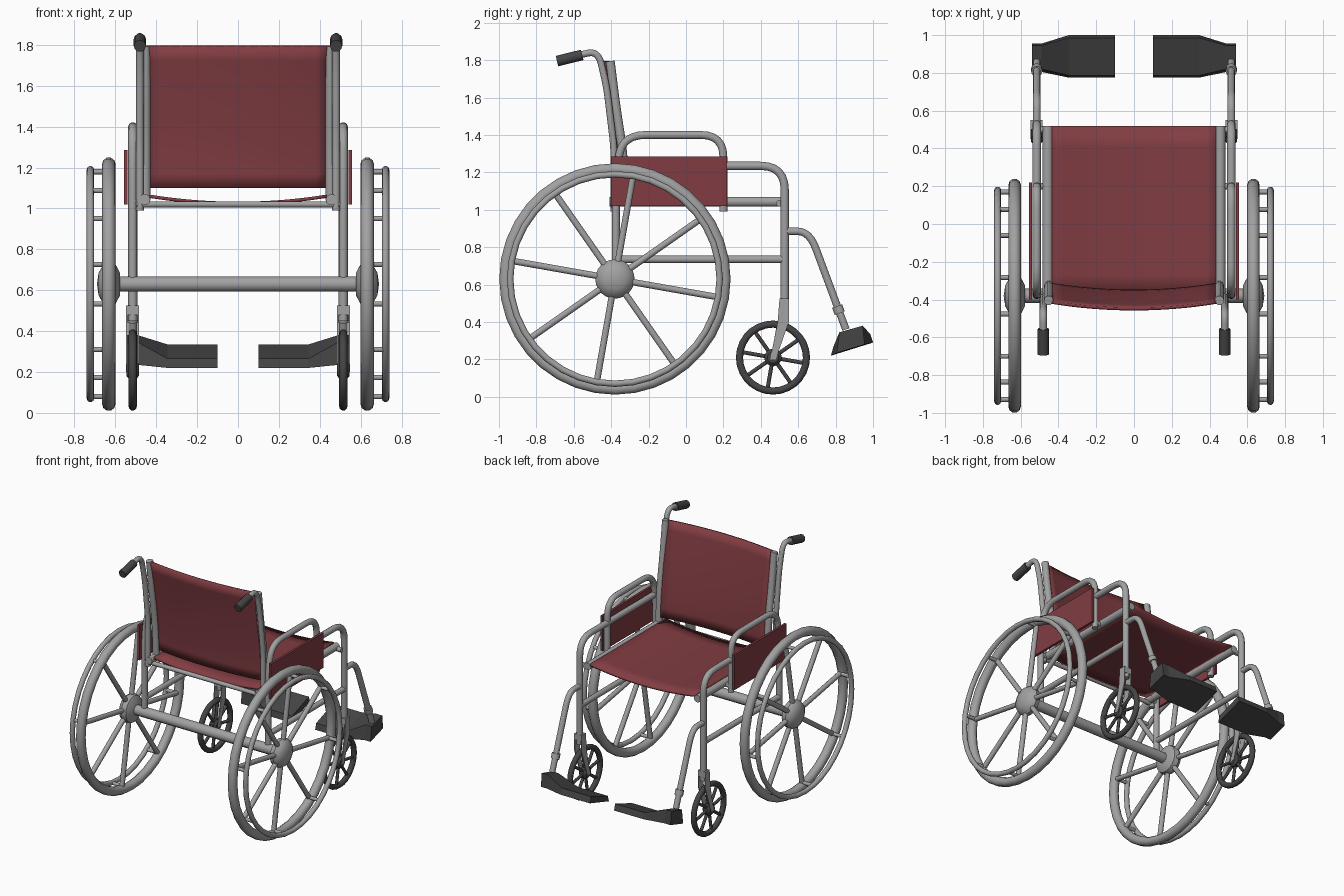
import bpy, bmesh
from math import sin, cos, pi, radians
from mathutils import Vector

cube = bpy.data.objects.get("Cube")
if cube:
    bpy.data.objects.remove(cube)


def material(name, color):
    m = bpy.data.materials.new(name)
    m.use_nodes = True
    m.diffuse_color = (*color, 1)
    m.node_tree.nodes["Principled BSDF"].inputs["Base Color"].default_value = (*color, 1)
    return m


METAL = material("grey metal", (0.36, 0.36, 0.36))
FABRIC = material("dark red fabric", (0.22, 0.046, 0.055))
RUBBER = material("dark grey plastic", (0.06, 0.06, 0.06))


def add(name, mesh, mat, mirror=True, smooth=True):
    """Link a mesh, mirrored to the other side where asked."""
    mesh.name = name
    mesh.materials.clear()
    mesh.materials.append(mat)
    ob = bpy.data.objects.new(name, mesh)
    bpy.context.collection.objects.link(ob)
    if mirror:
        mod = ob.modifiers.new("mirror", 'MIRROR')
        mod.use_mirror_merge = False
    if smooth:
        bpy.ops.object.select_all(action='DESELECT')
        ob.select_set(True)
        bpy.context.view_layer.objects.active = ob
        bpy.ops.object.shade_smooth_by_angle(angle=radians(40))
    return ob


def from_bmesh(name, bm, mat, **kw):
    bmesh.ops.recalc_face_normals(bm, faces=bm.faces)
    mesh = bpy.data.meshes.new(name)
    bm.to_mesh(mesh)
    bm.free()
    return add(name, mesh, mat, **kw)


def rounded(points, r):
    """Replace the inner corners of a path by smooth bends."""
    pts = [Vector(p) for p in points]
    out = [pts[0]]
    for a, b, c in zip(pts, pts[1:], pts[2:]):
        p = b + (a - b).normalized() * min(r, (a - b).length * 0.49)
        q = b + (c - b).normalized() * min(r, (c - b).length * 0.49)
        for i in range(7):
            t = i / 6
            out.append(p * (1 - t) ** 2 + b * 2 * t * (1 - t) + q * t * t)
    return out + [pts[-1]]


def tubes(name, paths, radius, mat=METAL, bend=0.1, cyclic=False, mirror=True):
    """One object of round tubes swept along paths."""
    cu = bpy.data.curves.new(name, 'CURVE')
    cu.dimensions = '3D'
    cu.bevel_depth = radius
    cu.bevel_resolution = 3
    cu.use_fill_caps = True
    for path in paths:
        pts = path if cyclic else rounded(path, bend)
        sp = cu.splines.new('POLY')
        sp.points.add(len(pts) - 1)
        for sp_pt, p in zip(sp.points, pts):
            sp_pt.co = (*p, 1)
        sp.use_cyclic_u = cyclic
    tmp = bpy.data.objects.new(name, cu)
    bpy.context.collection.objects.link(tmp)
    deps = bpy.context.evaluated_depsgraph_get()
    mesh = bpy.data.meshes.new_from_object(tmp.evaluated_get(deps))
    bpy.data.objects.remove(tmp)
    bpy.data.curves.remove(cu)
    return add(name, mesh, mat, mirror)


def on_wheel(centre, x, r, angle):
    return (x, centre[0] + r * cos(angle), centre[1] + r * sin(angle))


def ring(name, centre, x, r, thickness, mat=METAL, n=36):
    tubes(name, [[on_wheel(centre, x, r, 2 * pi * i / n) for i in range(n)]],
          thickness, mat, cyclic=True)


def lathe(name, centre, profile, mat):
    """Spin (x, radius) pairs round a sideways axle."""
    bm = bmesh.new()
    vs = [bm.verts.new((x, centre[0] + r, centre[1])) for x, r in profile]
    es = [bm.edges.new(e) for e in zip(vs, vs[1:])]
    bmesh.ops.spin(bm, geom=vs + es, cent=(0, *centre), axis=(1, 0, 0),
                   angle=2 * pi, steps=24)
    bmesh.ops.remove_doubles(bm, verts=bm.verts, dist=1e-4)
    from_bmesh(name, bm, mat)


def sheet(name, f, nu, nv, mat, thick):
    """Thin curved sheet from a function of u in -1..1 and v in 0..1."""
    bm = bmesh.new()
    g = [[bm.verts.new(f(2 * i / nu - 1, j / nv)) for i in range(nu + 1)]
         for j in range(nv + 1)]
    for a, b in zip(g, g[1:]):
        for i in range(nu):
            bm.faces.new((a[i], a[i + 1], b[i + 1], b[i]))
    ob = from_bmesh(name, bm, mat, mirror=False)
    mod = ob.modifiers.new("thickness", 'SOLIDIFY')
    mod.thickness = thick
    mod.offset = 0


def loft(name, sections, mat):
    """Flat-faced solid through sections of equal point count."""
    bm = bmesh.new()
    loops = [[bm.verts.new(p) for p in s] for s in sections]
    n = len(loops[0])
    for a, b in zip(loops, loops[1:]):
        for i in range(n):
            bm.faces.new((a[i], a[(i + 1) % n], b[(i + 1) % n], b[i]))
    bm.faces.new(loops[0])
    bm.faces.new(loops[-1])
    return from_bmesh(name, bm, mat, smooth=False)


# Drive wheels with push rims
W = (-0.38, 0.63)
angles = [radians(80 + 45 * i) for i in range(8)]
ring("drive_tyres", W, 0.632, 0.587, 0.033)
ring("push_rims", W, 0.722, 0.56, 0.018)
tubes("drive_wheel_spokes",
      [[on_wheel(W, 0.632, r, a) for r in (0.06, 0.57)] for a in angles], 0.018)
tubes("push_rim_rungs",
      [[on_wheel(W, x, 0.558, a) for x in (0.632, 0.722)] for a in angles], 0.013)
lathe("drive_wheel_hubs", W, [(0.575, 0), (0.577, 0.055), (0.6, 0.098), (0.635, 0.105),
                              (0.662, 0.09), (0.682, 0.055), (0.69, 0)], METAL)
tubes("axle", [[(-0.6, *W), (0.6, *W)]], 0.038, mirror=False)

# Casters and forks
X = 0.515
C = (0.465, 0.21)
ring("caster_tyres", C, X, 0.179, 0.02, RUBBER, 28)
tubes("caster_spokes", [[on_wheel(C, X, r, a) for r in (0.02, 0.17)] for a in angles],
      0.011, RUBBER)
lathe("caster_hubs", C, [(X - 0.03, 0), (X - 0.03, 0.03), (X - 0.015, 0.046),
                         (X + 0.015, 0.046), (X + 0.03, 0.03), (X + 0.03, 0)], RUBBER)
for side, x in (("inner", X - 0.031), ("outer", X + 0.025)):
    blade = [(0.45, 0.2), (0.48, 0.2), (0.55, 0.4), (0.55, 0.525), (0.5, 0.525), (0.49, 0.4)]
    loft(side + "_fork_blades", [[(x + dx, y, z) for y, z in blade] for dx in (0, 0.007)], METAL)
crown = [(0.5, 0.48), (0.55, 0.48), (0.55, 0.525), (0.5, 0.525)]
loft("fork_crowns", [[(X + dx, y, z) for y, z in crown] for dx in (-0.03, 0.03)], METAL)

# Side frame
tubes("front_posts", [[(X, -0.37, 1.235), (X, 0.528, 1.235), (X, 0.528, 0.45)]], 0.023, bend=0.13)
tubes("armrests", [[(X, -0.375, 0.63), (X, -0.375, 1.2), (X, -0.335, 1.4),
                    (X, 0.2, 1.4), (X, 0.2, 0.99)]], 0.022, bend=0.12)
tubes("lower_rails", [[(X, -0.37, 0.735), (X, 0.52, 0.735)]], 0.021)
tubes("seat_rails", [[(0.457, -0.41, 1.043), (0.457, 0.52, 1.043)]], 0.028)
tubes("seat_brackets", [[(0.457, y, 1.035), (X, y, 1.035)] for y in (-0.375, 0.2, 0.5)], 0.018)
tubes("rear_cross_bar", [[(-0.5, -0.385, 1.02), (0.5, -0.385, 1.02)]], 0.016, mirror=False)

# Back canes and push handles
tubes("back_canes", [[(0.48, -0.58, 1.825), (0.48, -0.47, 1.85), (0.48, -0.425, 1.66),
                      (0.48, -0.385, 1.33), (0.48, -0.385, 0.99)]], 0.019, bend=0.07)
tubes("handle_grips", [[(0.48, -0.69, 1.795), (0.48, -0.555, 1.828)]], 0.03, RUBBER)
tubes("back_sleeves", [[(0.452, -0.405, 1.795), (0.452, -0.375, 1.55),
                        (0.452, -0.335, 1.3), (0.452, -0.325, 1.04)]], 0.025, bend=0.12)

# Fabric seat, backrest and side panels
sheet("seat", lambda u, v: (0.435 * u, -0.38 + 0.9 * v, 1.06 - 0.035 * (1 - u * u)),
      16, 8, FABRIC, 0.016)
sheet("backrest",
      lambda u, v: (0.435 * u, -0.32 - 0.11 * v ** 1.5 + 0.015 * v - 0.035 * (1 - u * u),
                    1.1 + 0.695 * v),
      16, 10, FABRIC, 0.016)
panel = [(-0.4, 1.02), (0.22, 1.02), (0.22, 1.285), (-0.4, 1.285)]
loft("side_panels", [[(x, y, z) for y, z in panel] for x in (0.54, 0.557)], FABRIC)

# Footrest hangers and plates
tubes("footrest_hangers", [[(X, 0.53, 0.885), (X, 0.66, 0.885), (X, 0.855, 0.36)]],
      0.021, bend=0.1)
tubes("hanger_collars", [[(X, 0.808, 0.485), (X, 0.822, 0.447)]], 0.03)
inner = [(0.775, 0.22), (1.0, 0.29), (0.985, 0.335), (0.787, 0.265)]
outer = [(0.805, 0.235), (0.955, 0.28), (0.945, 0.38), (0.82, 0.345)]
loft("footplates", [[(x, y, z) for y, z in sec] for x, sec in
                    ((0.1, inner), (0.345, inner), (0.49, outer), (0.54, outer))], RUBBER)
